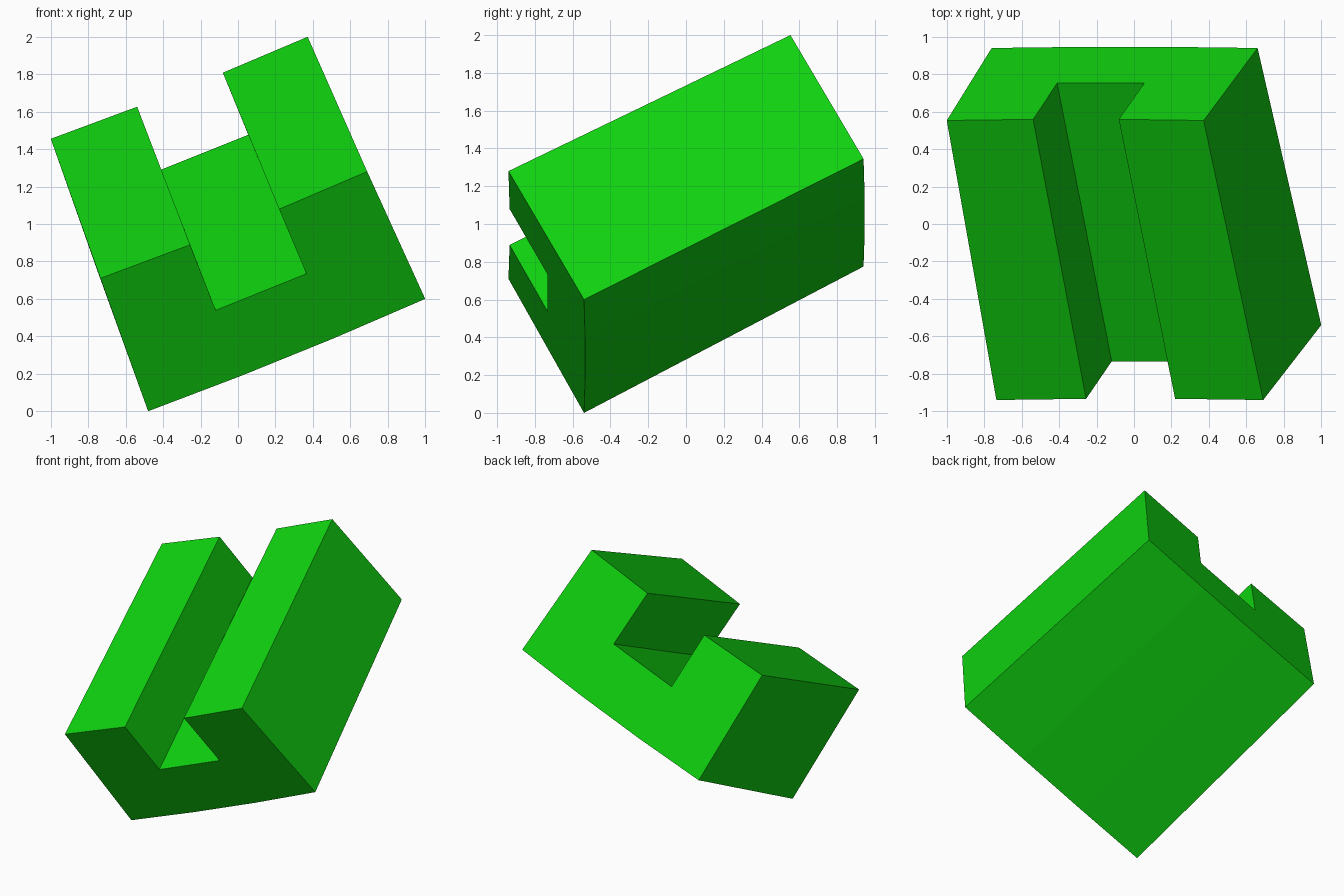
import bpy
import bmesh
from mathutils import Vector

cube = bpy.data.objects.get("Cube")
if cube:
    bpy.data.objects.remove(cube, do_unlink=True)

# Single green material
green = bpy.data.materials.new("bright green")
green.use_nodes = True
color = (0.005, 0.65, 0.005, 1.0)
green.diffuse_color = color
green.node_tree.nodes["Principled BSDF"].inputs["Base Color"].default_value = color

# Corners of each end: lower left, lower right, upper left, upper right
FRONT = [(-0.48, -0.54, 0.0), (1.0, -0.54, 0.6), (-0.735, -0.94, 0.71), (0.69, -0.94, 1.28)]
BACK = [(-0.76, 0.94, 0.775), (0.66, 0.94, 1.345), (-1.0, 0.553, 1.455), (0.372, 0.553, 2.0)]

# U-shaped profile: (thirds across, height fraction)
PROFILE = [(0, 0), (1, 0), (2, 0), (3, 0), (3, 1), (2, 1),
           (2, 0.5), (1, 0.5), (1, 1), (0, 1)]
SAG = 0.0155  # slight bow of the inner thirds


def place(corners, third, height):
    ll, lr, ul, ur = (Vector(c) for c in corners)
    u = third / 3
    if third in (1, 2):
        height -= SAG
    return ll.lerp(lr, u).lerp(ul.lerp(ur, u), height)


# Channel block: the U profile lofted from front to back
bm = bmesh.new()
front, back = ([bm.verts.new(place(c, *p)) for p in PROFILE] for c in (FRONT, BACK))
bm.faces.new(front)
bm.faces.new(back[::-1])
count = len(PROFILE)
for i in range(count):
    j = (i + 1) % count
    bm.faces.new((front[j], front[i], back[i], back[j]))
bmesh.ops.recalc_face_normals(bm, faces=bm.faces)

mesh = bpy.data.meshes.new("channel_block")
bm.to_mesh(mesh)
bm.free()
mesh.materials.append(green)
block = bpy.data.objects.new("channel_block", mesh)
bpy.context.collection.objects.link(block)
